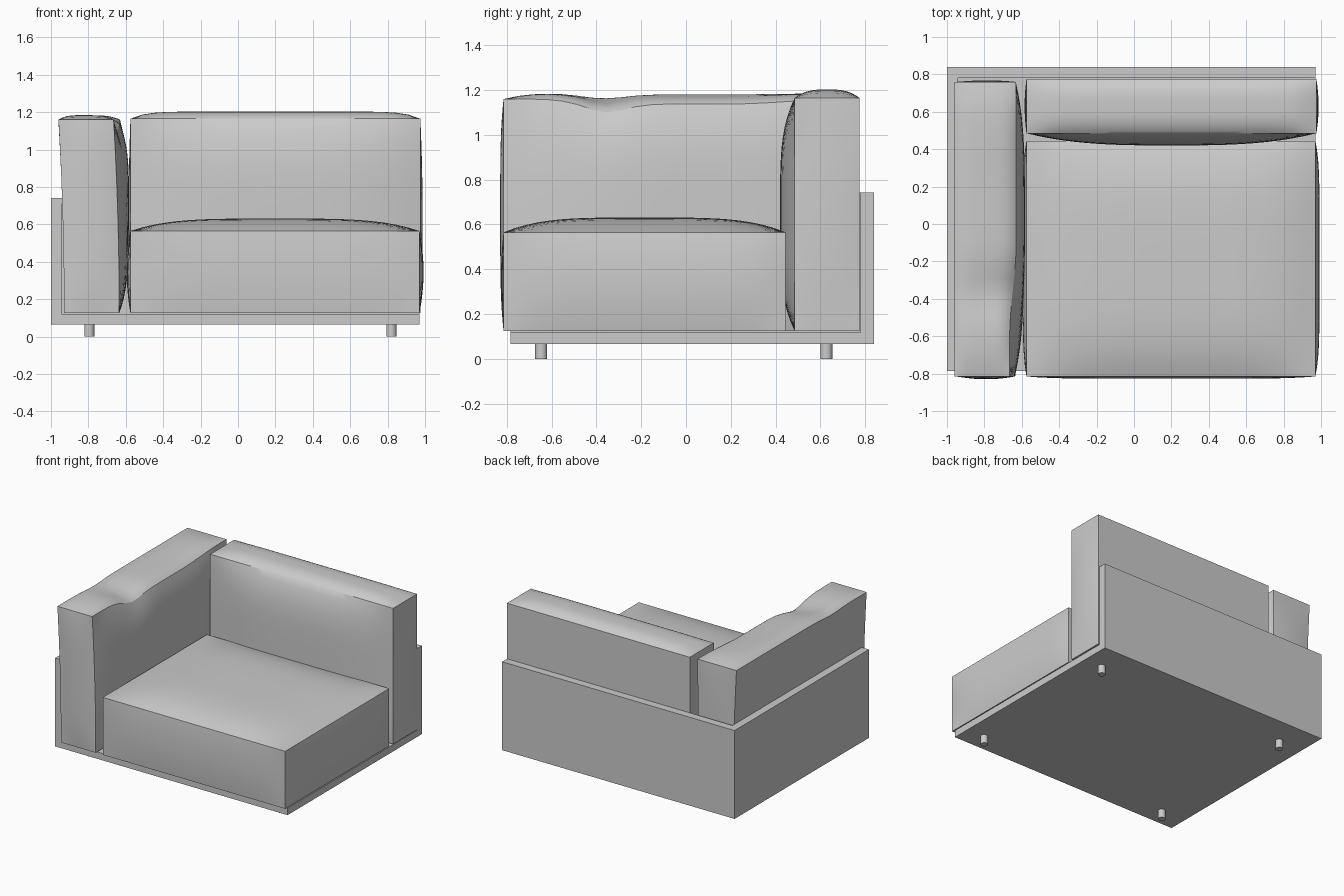
import bpy, bmesh, math
from mathutils import Vector

if "Cube" in bpy.data.objects:
    bpy.data.objects.remove(bpy.data.objects["Cube"])

grey = bpy.data.materials.new("light grey")
grey.diffuse_color = (0.6, 0.6, 0.6, 1)
grey.use_nodes = True
grey.node_tree.nodes["Principled BSDF"].inputs["Base Color"].default_value = grey.diffuse_color


def finish(bm, name, smooth=True):
    me = bpy.data.meshes.new(name)
    bmesh.ops.recalc_face_normals(bm, faces=bm.faces)
    bm.to_mesh(me)
    bm.free()
    me.materials.append(grey)
    ob = bpy.data.objects.new(name, me)
    bpy.context.collection.objects.link(ob)
    if smooth:
        bpy.ops.object.select_all(action='DESELECT')
        ob.select_set(True)
        bpy.context.view_layer.objects.active = ob
        bpy.ops.object.shade_smooth_by_angle(angle=math.radians(32))
    return ob


def cushion(name, lo, hi, bulges, tweak=None, cuts=23):
    """Box from lo to hi; bulges: {(axis, sign): (amount, power on other two axes)}"""
    bm = bmesh.new()
    bmesh.ops.create_cube(bm, size=2)
    bmesh.ops.subdivide_edges(bm, edges=bm.edges[:], cuts=cuts, use_grid_fill=True)
    lo, hi = Vector(lo), Vector(hi)
    for v in bm.verts:
        p = v.co.copy()
        q = Vector([lo[i] + (hi[i] - lo[i]) * (p[i] + 1) / 2 for i in range(3)])
        for (a, s), (amt, n1, n2) in bulges.items():
            if p[a] * s > 0.999:
                b, c = [i for i in range(3) if i != a]
                q[a] += s * amt * (1 - abs(p[b]) ** n1) * (1 - abs(p[c]) ** n2)
        if tweak:
            tweak(p, q)
        v.co = q
    return finish(bm, name)


def smoothstep(a, b, t):
    t = min(1, max(0, (t - a) / (b - a)))
    return t * t * (3 - 2 * t)


# Seat cushion with crowned top
cushion("seat_cushion", (-0.575, -0.815, 0.125), (0.97, 0.445, 0.565),
        {(2, 1): (0.066, 4, 4), (0, 1): (0.022, 6, 2), (0, -1): (0.02, 6, 2),
         (1, -1): (0.012, 6, 2)})

# Back cushion, belly pushed forward and rounded top
cushion("back_cushion", (-0.575, 0.485, 0.125), (0.975, 0.775, 1.165),
        {(2, 1): (0.038, 10, 3), (1, -1): (0.065, 3, 4), (0, 1): (0.012, 2, 2),
         (0, -1): (0.01, 2, 2)})


# Arm cushion: leans outwards at the top, with a dent in the inner top edge
def arm_shape(p, q):
    h = (p.z + 1) / 2
    inner = (p.x + 1) / 2
    q.x -= 0.03 * h * h
    q.x += 0.035 * h * h * inner * smoothstep(-0.6, -0.1, q.y)
    dent = math.exp(-((q.y + 0.38) / 0.14) ** 2)
    q.z -= (0.012 + 0.03 * inner) * dent * smoothstep(0.6, 1.0, h)
    q.z -= 0.022 * inner * smoothstep(-0.5, -0.3, q.y) * (1 - smoothstep(0.2, 0.7, q.y)) * smoothstep(0.6, 1, h)


cushion("arm_cushion", (-0.93, -0.815, 0.125), (-0.635, 0.76, 1.16),
        {(2, 1): (0.028, 4, 8), (0, 1): (0.05, 4, 4), (1, -1): (0.015, 2, 4),
         (1, 1): (0.008, 2, 4)}, arm_shape)


# Frame: L-shaped wall standing on a floor plate
def frame_box(name, lo, hi):
    bm = bmesh.new()
    bmesh.ops.create_cube(bm, size=1)
    for v in bm.verts:
        v.co = [lo[i] if v.co[i] < 0 else hi[i] for i in range(3)]
    return finish(bm, name, False)


frame_box("frame_floor", (-1, -0.785, 0.065), (0.97, 0.84, 0.118))
frame_box("frame_back", (-0.94, 0.78, 0.118), (0.97, 0.84, 0.742))
frame_box("frame_side", (-1, -0.785, 0.118), (-0.94, 0.84, 0.742))

# Legs
for i, (x, y) in enumerate([(-0.795, -0.647), (0.82, -0.647), (-0.795, 0.627), (0.82, 0.627)]):
    bm = bmesh.new()
    bmesh.ops.create_cone(bm, cap_ends=True, segments=20, radius1=0.027, radius2=0.027, depth=0.066)
    bmesh.ops.translate(bm, verts=bm.verts, vec=(x, y, 0.033))
    finish(bm, f"leg_{i + 1}")
